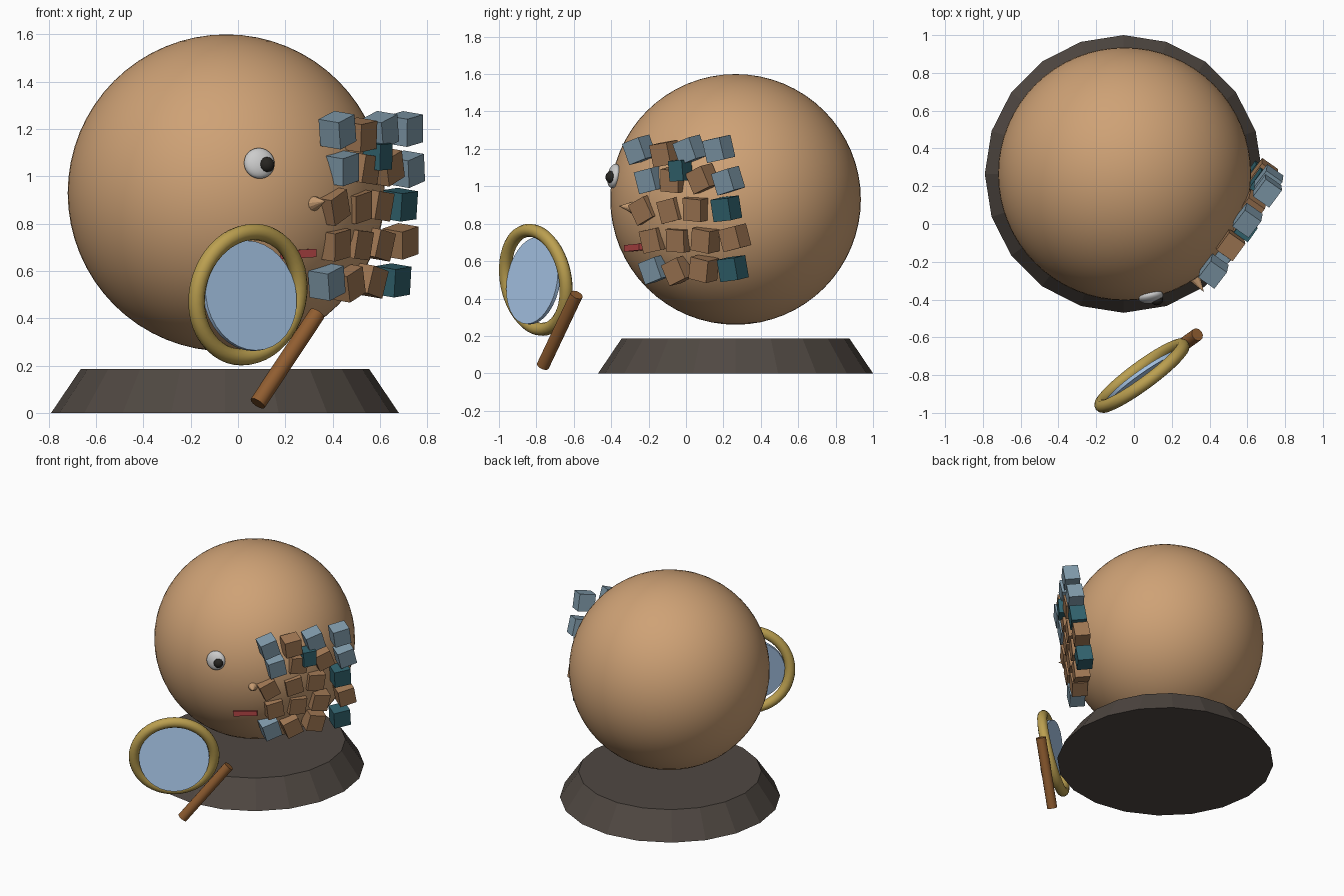
import bpy, math
from mathutils import Vector, Matrix

if "Cube" in bpy.data.objects:
    bpy.data.objects.remove(bpy.data.objects["Cube"])

mats = {}
def mat(name, rgb):
    m = bpy.data.materials.new(name)
    m.diffuse_color = (*rgb, 1)
    m.use_nodes = True
    m.node_tree.nodes["Principled BSDF"].inputs["Base Color"].default_value = m.diffuse_color
    mats[name] = m
mat("tan", (0.62, 0.36, 0.18))
mat("wood_brown", (0.36, 0.19, 0.09))
mat("pale_blue", (0.22, 0.33, 0.41))
mat("teal", (0.03, 0.12, 0.15))
mat("stone", (0.08, 0.065, 0.055))
mat("brass", (0.50, 0.35, 0.08))
mat("glass", (0.40, 0.58, 0.82))
mat("handle_wood", (0.28, 0.11, 0.03))
mat("white", (0.85, 0.85, 0.85))
mat("black", (0.02, 0.018, 0.015))
mat("red", (0.45, 0.06, 0.06))

def finish(name, material, smooth=False):
    ob = bpy.context.object
    ob.name = name
    ob.data.materials.append(mats[material])
    if smooth:
        bpy.ops.object.shade_smooth_by_angle(angle=math.radians(40))
    return ob

def facing(v):
    """Rotation that turns local z towards v."""
    return Vector(v).to_track_quat('Z', 'Y').to_euler()

def rod(name, material, a, b, r1, r2, sides, smooth=False):
    a, b = Vector(a), Vector(b)
    bpy.ops.mesh.primitive_cone_add(vertices=sides, radius1=r1, radius2=r2, depth=(b - a).length,
                                    location=(a + b) / 2, rotation=facing(b - a))
    return finish(name, material, smooth)

def ball(name, material, loc, radius, segs, rings, squash=1, axis=(0, 0, 1)):
    bpy.ops.mesh.primitive_uv_sphere_add(segments=segs, ring_count=rings, radius=radius,
                                         location=loc, rotation=facing(axis))
    bpy.context.object.scale.z = squash
    return finish(name, material, True)

def box(name, material, loc, size, yaw, pitch=0, roll=0):
    bpy.ops.mesh.primitive_cube_add(size=1, location=loc)
    ob = finish(name, material)
    rot = Matrix.Rotation(math.radians(yaw), 4, 'Z') @ \
        Matrix.Rotation(math.radians(pitch), 4, 'X') @ \
        Matrix.Rotation(math.radians(-roll), 4, 'Y')
    ob.matrix_world = Matrix.Translation(loc) @ rot @ Matrix.Diagonal((*size, 1))
    return ob

# Base and head
bpy.ops.mesh.primitive_cone_add(vertices=20, radius1=0.735, radius2=0.61, depth=0.185,
                                location=(-0.055, 0.265, 0.0925))
finish("base", "stone")
HEAD = Vector((-0.05, 0.265, 0.93))
ball("head", "tan", HEAD, 0.67, 64, 32)

# Eye, pupil, nose, mouth
eye = Vector((0.09, -0.385, 1.055))
ball("eye", "white", eye, 0.066, 24, 16, 0.5, eye - HEAD)
ball("pupil", "black", (0.122, -0.402, 1.05), 0.033, 12, 8, 0.85, eye - HEAD)
rod("nose", "tan", (0.315, -0.275, 0.885), (0.37, -0.36, 0.895), 0.036, 0, 12)
box("mouth", "red", (0.255, -0.278, 0.672), (0.16, 0.03, 0.035), 30, 0, 3)

# Blocks covering one side of the face: material, y, z, roll
B, W, T = "pale_blue", "wood_brown", "teal"
blocks = [
    (B, -.25, 1.195, 18), (W, -.11, 1.175, 8), (B, .02, 1.195, 18), (B, .175, 1.20, 10),
    (B, -.19, 1.035, 12), (W, -.06, 1.035, -5), (W, .09, 1.04, 22), (B, .225, 1.03, 15),
    (W, -.215, .875, 25), (W, -.07, .875, 12), (W, .06, .88, -5), (T, .215, .88, 5),
    (W, -.165, .715, 10), (W, -.03, .715, -4), (W, .105, .715, -10), (W, .26, .725, 12),
    (B, -.165, .555, 18), (W, -.04, .55, 22), (W, .095, .56, -12), (T, .25, .56, 6),
]
for i, (m, y, z, roll) in enumerate(blocks):
    x = 0.515 + (y + 0.11) * 0.67 - 0.16 * (1.2 - z)
    box(f"face_block_{i + 1}", m, (x, y, z), (0.115, 0.105, 0.12), 55, 8, roll)
box("block_eye", T, (0.59, -0.03, 1.085), (0.09, 0.09, 0.11), 55, 4, 3)

# Magnifying glass: ring, lens, handle
bpy.ops.mesh.primitive_torus_add(major_radius=0.268, minor_radius=0.035, major_segments=48,
                                 minor_segments=12, location=(0.042, -0.803, 0.5),
                                 rotation=facing((0.585, -0.795, -0.155)))
finish("lens_ring", "brass", True)
c, n = Vector((0.05, -0.815, 0.495)), Vector((0.57, -0.81, 0.15)).normalized()
rod("lens", "glass", c - n * 0.01, c + n * 0.01, 0.235, 0.235, 32, True)
rod("lens_handle", "handle_wood", (0.083, -0.765, 0.04), (0.335, -0.585, 0.42), 0.035, 0.035, 12, True)
